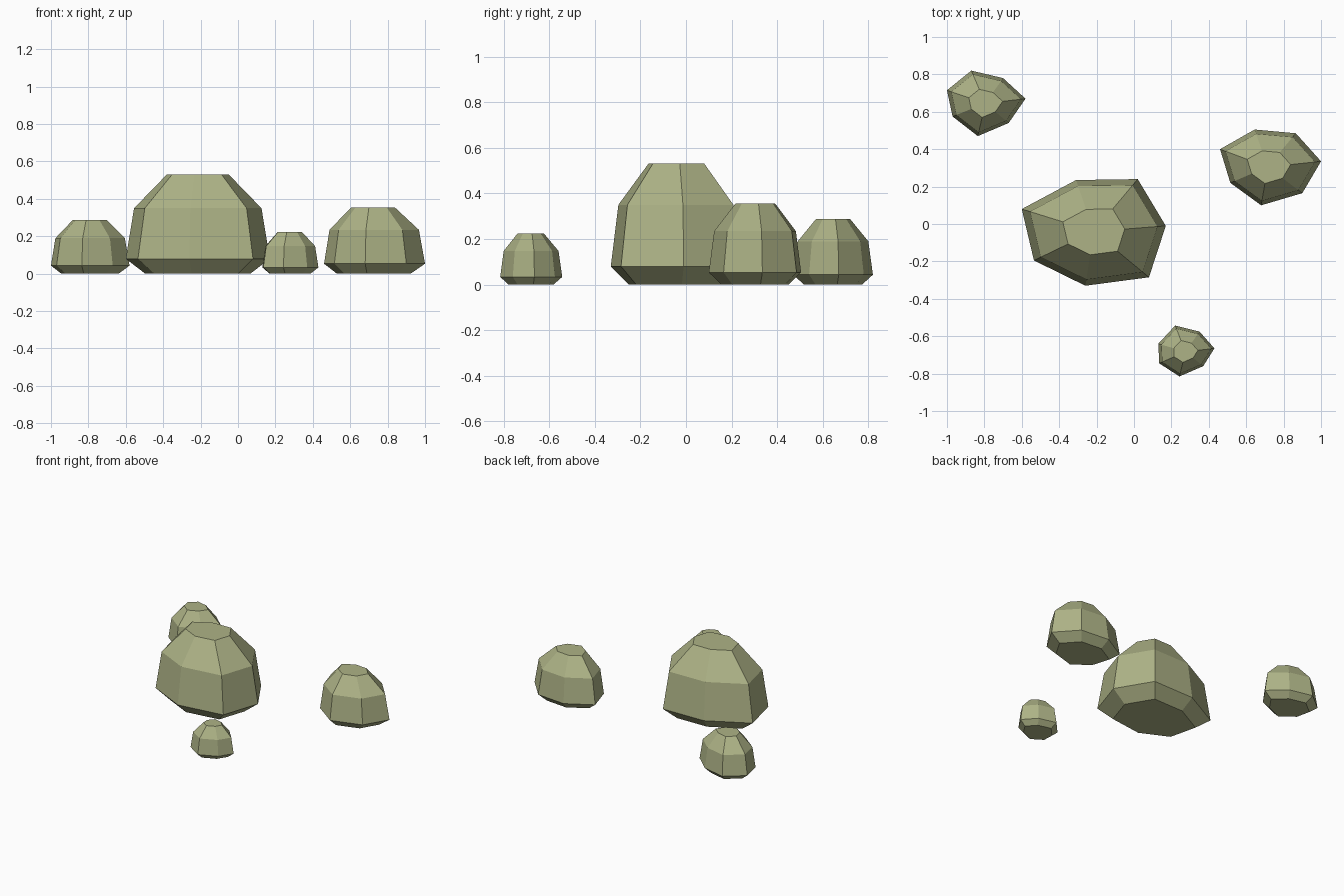
import bpy, bmesh

if "Cube" in bpy.data.objects:
    bpy.data.objects.remove(bpy.data.objects["Cube"])

mat = bpy.data.materials.new("mossy_stone")
mat.diffuse_color = (0.42, 0.45, 0.24, 1)
mat.use_nodes = True
mat.node_tree.nodes["Principled BSDF"].inputs["Base Color"].default_value = mat.diffuse_color

# ring levels shared by all boulders: (fraction of height, scale of outline)
LEVELS = [(0, 0.73), (0.15, 1.0), (0.66, 0.885), (1, 0.43)]


def boulder(name, centre, height, outline):
    """Seven-sided faceted boulder: one ground outline scaled at each level."""
    bm = bmesh.new()
    cx, cy = centre
    rings = [[bm.verts.new((cx + (x - cx) * s, cy + (y - cy) * s, height * h))
              for x, y in outline] for h, s in LEVELS]
    n = len(outline)
    for a, b in zip(rings, rings[1:]):
        for i in range(n):
            j = (i + 1) % n
            bm.faces.new((a[i], a[j], b[j], b[i]))
    bm.faces.new(rings[0])
    bm.faces.new(rings[-1])
    bmesh.ops.recalc_face_normals(bm, faces=bm.faces)
    me = bpy.data.meshes.new(name)
    bm.to_mesh(me)
    bm.free()
    me.materials.append(mat)
    ob = bpy.data.objects.new(name, me)
    bpy.context.collection.objects.link(ob)
    return ob


# main boulder
boulder("large_boulder", (-0.215, -0.04), 0.53,
        [(-0.60, 0.08), (-0.31, 0.235), (0.02, 0.24), (0.17, -0.01),
         (0.08, -0.285), (-0.26, -0.33), (-0.535, -0.195)])
# right boulder
boulder("medium_boulder", (0.715, 0.305), 0.355,
        [(0.46, 0.40), (0.645, 0.505), (0.865, 0.485), (1.0, 0.335),
         (0.90, 0.165), (0.68, 0.10), (0.515, 0.22)])
# back left boulder
boulder("small_boulder", (-0.795, 0.645), 0.287,
        [(-1.0, 0.715), (-0.87, 0.82), (-0.70, 0.78), (-0.58, 0.67),
         (-0.67, 0.54), (-0.835, 0.47), (-0.97, 0.575)])
# front pebble
boulder("pebble", (0.275, -0.683), 0.223,
        [(0.13, -0.64), (0.22, -0.543), (0.35, -0.575), (0.43, -0.665),
         (0.37, -0.76), (0.243, -0.815), (0.135, -0.745)])
